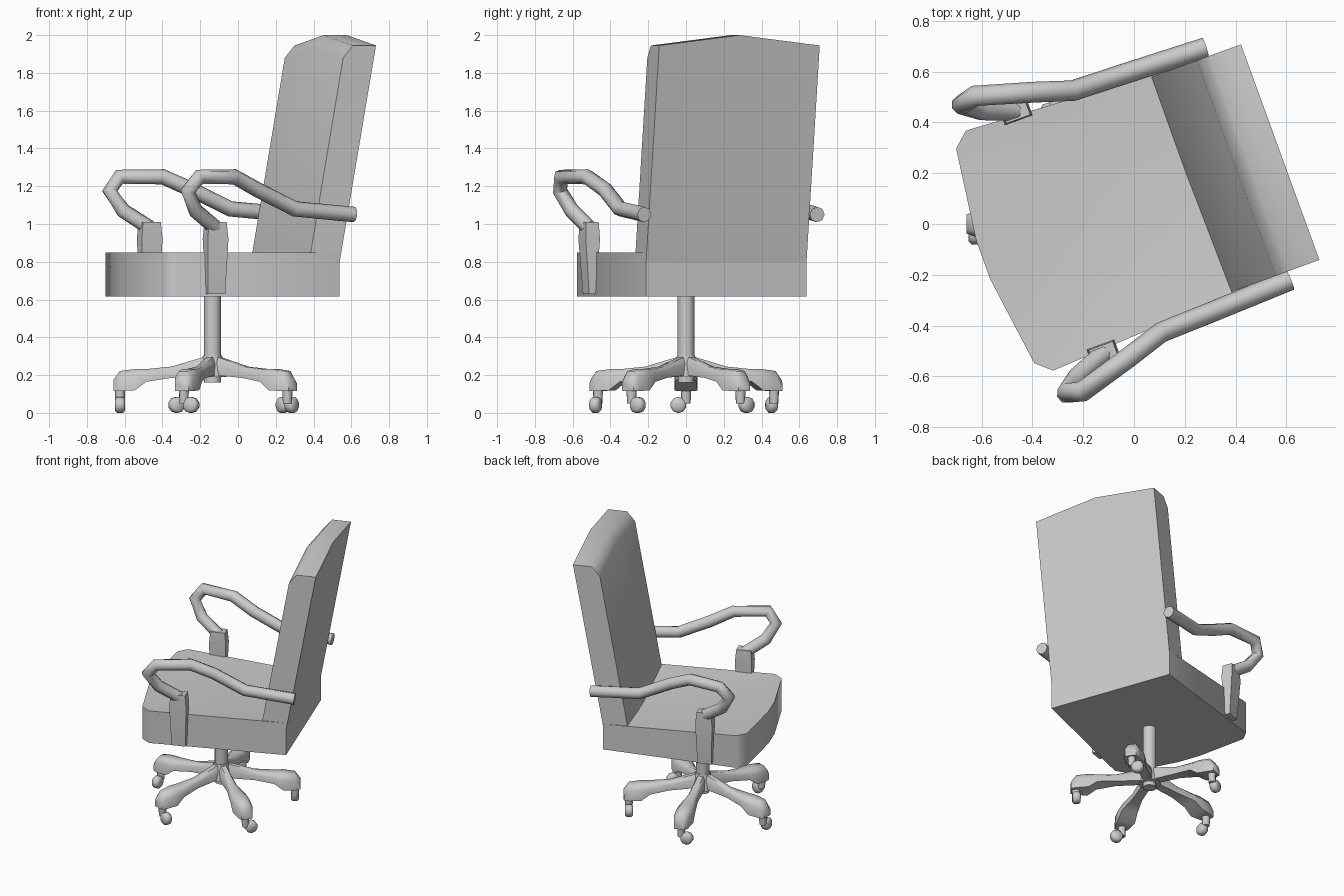
import bpy, bmesh, math
from mathutils import Matrix, Vector

if "Cube" in bpy.data.objects:
    bpy.data.objects.remove(bpy.data.objects["Cube"])

CENTRE = Matrix.Translation((-0.135, 0, 0))
# chair frame: +x is backwards, +y is the sitter's side, turned 20 degrees
CHAIR = CENTRE @ Matrix.Rotation(math.radians(20), 4, 'Z') @ Matrix.Translation((0, 0.023, 0))


def finish(bm, name, matrix, angle=50):
    bmesh.ops.recalc_face_normals(bm, faces=bm.faces)
    me = bpy.data.meshes.new(name)
    bm.to_mesh(me)
    bm.free()
    me.transform(matrix)
    ob = bpy.data.objects.new(name, me)
    bpy.context.collection.objects.link(ob)
    bpy.ops.object.select_all(action='DESELECT')
    ob.select_set(True)
    bpy.context.view_layer.objects.active = ob
    bpy.ops.object.shade_smooth_by_angle(angle=math.radians(angle))
    return ob


def loft(name, rings, matrix, angle=50):
    """Skin between rings of equal point count and cap both ends."""
    bm = bmesh.new()
    vs = [[bm.verts.new(p) for p in r] for r in rings]
    n = len(vs[0])
    for r0, r1 in zip(vs, vs[1:]):
        for i in range(n):
            j = (i + 1) % n
            bm.faces.new((r0[i], r0[j], r1[j], r1[i]))
    bm.faces.new(vs[0])
    bm.faces.new(vs[-1])
    return finish(bm, name, matrix, angle)


def cylinder(name, r1, r2, z0, z1, matrix, sides=12):
    ring = lambda r, z: [(r * math.cos(k * math.tau / sides), r * math.sin(k * math.tau / sides), z)
                         for k in range(sides)]
    return loft(name, [ring(r1, z0), ring(r2, z1)], matrix)


def tube(name, path, radius, matrix, sides=8):
    pts = [Vector(p) for p in path]
    rings = []
    for i, p in enumerate(pts):
        d0 = (p - pts[i - 1]).normalized() if i else None
        d1 = (pts[i + 1] - p).normalized() if i < len(pts) - 1 else None
        t = ((d0 or d1) + (d1 or d0)).normalized()
        side = (Vector((0, 1, 0)) - t * t.y).normalized()
        up = t.cross(side)
        rings.append([p + radius * (side * math.cos(k * math.tau / sides) + up * math.sin(k * math.tau / sides))
                      for k in range(sides)])
    return loft(name, rings, matrix, 60)


# seat: extruded outline with a slightly sunken top
half = [(-0.48, 0.08), (-0.43, 0.45), (-0.37, 0.503), (0.56, 0.452)]
outline = half + [(0.56, 0.0)] + [(x, -y) for x, y in reversed(half)]
bm = bmesh.new()
low = [bm.verts.new((x, y, 0.615)) for x, y in outline]
top = [bm.verts.new((x, y, 0.80 if x > 0.5 and y > -0.1 else 0.85)) for x, y in outline]
dip = bm.verts.new((0.3, 0.05, 0.80))
bm.faces.new(low)
for i in range(len(low)):
    j = (i + 1) % len(low)
    bm.faces.new((low[i], low[j], top[j], top[i]))
    bm.faces.new((top[i], top[j], dip))
finish(bm, "seat", CHAIR)

# backrest: leaning side profile, arched at the middle
def back_profile(y, rise):
    return [(0.385, y, 0.78), (0.58, y, 1.88 + rise), (0.635, y, 1.945 + rise),
            (0.765, y, 1.945 + rise), (0.557, y, 0.78)]

loft("backrest", [back_profile(-0.452, 0), back_profile(0, 0.055), back_profile(0.452, 0)], CHAIR)

# armrests: swan-neck tube on a flat tapering post
arm = [(0.63, 0.487, 1.05), (0.29, 0.50, 1.08), (0.08, 0.507, 1.18), (-0.07, 0.555, 1.25),
       (-0.29, 0.62, 1.25), (-0.35, 0.605, 1.175), (-0.29, 0.56, 1.07), (-0.16, 0.51, 0.98)]
post = [(1.01, 0.05, 0.035), (0.92, 0.058, 0.04), (0.63, 0.048, 0.018)]
for s, label in ((1, "left"), (-1, "right")):
    tube(label + "_armrest", [(x, s * y, z) for x, y, z in arm], 0.041, CHAIR)
    loft(label + "_arm_post", [[(-0.16 + i * hx, s * 0.51 + j * hy, z)
                                for i, j in ((-1, -1), (1, -1), (1, 1), (-1, 1))]
                               for z, hx, hy in post], CHAIR)

# column and hub
cylinder("column", 0.045, 0.045, 0.26, 0.63, CENTRE)
cylinder("hub", 0.075, 0.05, 0.19, 0.305, CENTRE, 10)
cylinder("hub_cap", 0.045, 0.045, 0.16, 0.2, CENTRE, 10)

# five star legs with casters: radius, bottom, top, half width
leg = [(0.03, 0.20, 0.30, 0.03), (0.22, 0.185, 0.245, 0.034), (0.35, 0.165, 0.232, 0.055),
       (0.41, 0.12, 0.232, 0.06), (0.49, 0.115, 0.222, 0.05), (0.525, 0.115, 0.175, 0.038)]
for k in range(5):
    m = CENTRE @ Matrix.Rotation(math.radians(180 + 72 * k), 4, 'Z')
    loft(f"base_leg_{k + 1}", [[(r, -w, b), (r, w, b), (r, w, (b + 2 * t) / 3), (r, w * 0.55, t),
                                (r, -w * 0.55, t), (r, -w, (b + 2 * t) / 3)]
                               for r, b, t, w in leg], m, 60)
    end = m @ Matrix.Translation((0.49, 0, 0))
    cylinder(f"caster_stem_{k + 1}", 0.024, 0.028, 0.05, 0.125, end, 8)
    wheel = end @ Matrix.Translation((0, 0.04, 0.042)) @ Matrix.Rotation(math.pi / 2, 4, 'Y')
    ring = lambda r, z: [(r * math.cos(i * math.tau / 10), r * math.sin(i * math.tau / 10), z)
                         for i in range(10)]
    loft(f"caster_wheel_{k + 1}", [ring(0.03, -0.027), ring(0.043, -0.015),
                                   ring(0.043, 0.015), ring(0.03, 0.027)], wheel)
